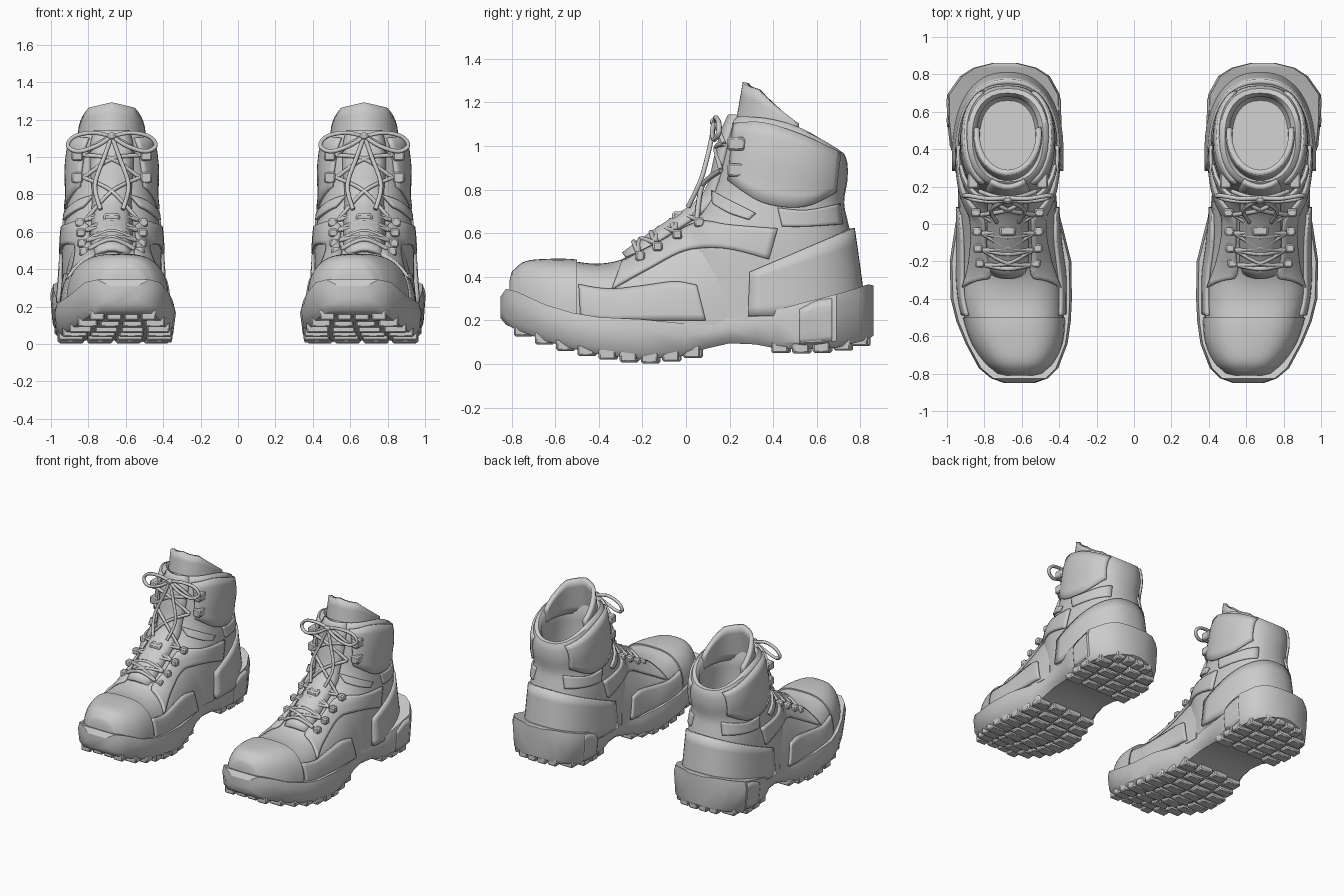
import bpy, bmesh, math
from mathutils import Vector
from mathutils.bvhtree import BVHTree

if "Cube" in bpy.data.objects:
    bpy.data.objects.remove(bpy.data.objects["Cube"])

CX = 0.675  # centre line of the boot on the +x side; all meshes are mirrored


def spline(rows, n=4):
    """Smooth interpolation through rows of numbers."""
    out = []
    for i in range(len(rows) - 1):
        a, b, c, d = (rows[max(0, min(len(rows) - 1, i + k))] for k in (-1, 0, 1, 2))
        for s in range(n):
            t = s / n
            out.append(tuple(0.5 * (2*q + (r-p)*t + (2*p-5*q+4*r-s4)*t*t + (3*q-p-3*r+s4)*t**3)
                             for p, q, r, s4 in zip(a, b, c, d)))
    return out + [tuple(rows[-1])]


def lerp_row(rows, y):
    for a, b in zip(rows, rows[1:]):
        if y <= b[0]:
            t = (y - a[0]) / (b[0] - a[0])
            return [p + (q - p) * t for p, q in zip(a, b)]
    return rows[-1]


def add(name, verts, faces, angle=35, solid=0, bevel=0):
    me = bpy.data.meshes.new(name)
    me.from_pydata([tuple(v) for v in verts], [], faces)
    bm = bmesh.new()
    bm.from_mesh(me)
    bmesh.ops.recalc_face_normals(bm, faces=bm.faces)
    bm.to_mesh(me)
    bm.free()
    me.shade_smooth()
    me.set_sharp_from_angle(angle=math.radians(angle))
    ob = bpy.data.objects.new(name, me)
    bpy.context.collection.objects.link(ob)
    if solid:
        m = ob.modifiers.new("thickness", 'SOLIDIFY')
        m.thickness, m.offset = solid, 0
    if bevel:
        m = ob.modifiers.new("bevel", 'BEVEL')
        m.width, m.segments = bevel, 1
    ob.modifiers.new("pair", 'MIRROR')


def grid(rings, closed=True, caps=(True, True)):
    n = len(rings[0])
    verts = [v for r in rings for v in r]
    faces = [(i*n + j, i*n + (j+1) % n, (i+1)*n + (j+1) % n, (i+1)*n + j)
             for i in range(len(rings) - 1) for j in range(n if closed else n - 1)]
    if closed and caps[0]:
        faces.append(tuple(range(n)))
    if closed and caps[1]:
        faces.append(tuple(range(len(verts) - n, len(verts))))
    return verts, faces


def sgnpow(v, p):
    return math.copysign(abs(v) ** p, v)


def boxes(name, items, bevel=0.008):
    verts, faces = [], []
    for (x, y, z), (sx, sy, sz) in items:
        b = len(verts)
        verts += [(x + i*sx/2, y + j*sy/2, z + k*sz/2) for i in (-1, 1) for j in (-1, 1) for k in (-1, 1)]
        faces += [tuple(b + q for q in f) for f in
                  ((0, 1, 3, 2), (4, 6, 7, 5), (0, 4, 5, 1), (2, 3, 7, 6), (0, 2, 6, 4), (1, 5, 7, 3))]
    add(name, verts, faces, bevel=bevel)


# sole: y, left x, right x, bottom z, top z
SOLE = [(-.85, .53, .695, .21, .31), (-.825, .46, .765, .18, .345), (-.77, .405, .83, .155, .33),
        (-.64, .355, .90, .105, .27), (-.52, .338, .95, .07, .235), (-.4, .332, .98, .045, .215),
        (-.2, .335, .985, .02, .205), (0, .385, .955, .038, .185), (.09, .41, .94, .07, .19),
        (.2, .42, .94, .095, .215), (.32, .415, .95, .09, .24), (.42, .4, .985, .07, .25),
        (.55, .39, .998, .068, .285), (.69, .395, 1, .075, .32), (.79, .45, .93, .10, .35),
        (.835, .52, .86, .115, .365), (.86, .62, .76, .13, .36)]
sole = grid([[(l+.04, y, b), (l+.012, y, b+.03), (l, y, t-.05), (l+.012, y, t), (r-.012, y, t),
              (r, y, t-.05), (r-.012, y, b+.03), (r-.04, y, b)] for y, l, r, b, t in SOLE])
add("sole", *sole)

# tread lugs under forefoot and heel
lugs = []
for y in [-.75 + .097*i for i in range(9)] + [.43, .525, .62, .715, .795]:
    b = lerp_row(SOLE, y)[3]
    ends = [lerp_row(SOLE, y + d) for d in (-.039, .039)]
    l, r = max(e[1] for e in ends) + .008, min(e[2] for e in ends) - .008
    w = (r - l) / 4
    for c in range(4):
        lo = max(0, b - .02)
        lugs.append(((l + w*(c+.5), y + (.012 if c in (1, 2) else 0), (lo + b + .06)/2),
                     (w*.88, .078, b + .06 - lo)))
boxes("tread_lugs", lugs)

# foot: y, centre x, half width, top z, exponent
FOOT = [(-.80, .612, .09, .37, 2.5), (-.78, .612, .145, .43, 2.7), (-.73, .615, .19, .463, 2.8),
        (-.64, .625, .235, .472, 2.9), (-.53, .638, .26, .472, 2.9), (-.4, .652, .275, .46, 2.8),
        (-.27, .657, .28, .49, 2.3), (-.12, .667, .27, .595, 2), (.06, .675, .262, .715, 2), (.18, .675, .255, .78, 2)]


def arches(rows, off=0):
    out = []
    for y, cx, w, top, p in rows:
        ring = []
        for i in range(25):
            a = math.pi * i / 24
            ring.append((cx + (w+off)*sgnpow(math.cos(a), 2/p), y - off*(y < -.78),
                         .18 + (top-.18+off)*sgnpow(math.sin(a), 2/p)))
        out.append(ring)
    return out


foot = grid(arches(spline(FOOT)))
add("foot_upper", *foot)
add("toe_cap", *grid(arches([r for r in spline(FOOT) if r[0] <= -.48], .01)), angle=50)

# shaft: front y, front z, back y, back z, half width; lining turns inside
SHAFT = [(-.05, .2, .80, .25, .27), (-.05, .55, .775, .5, .265), (.05, .68, .745, .64, .25),
         (.12, .80, .725, .74, .235), (.155, .93, .74, .84, .24), (.18, 1.05, .74, .92, .23),
         (.20, 1.12, .725, .965, .215)]
LINING = [(.225, 1.135, .70, .97, .19), (.25, 1.11, .68, .94, .165), (.26, .95, .68, .82, .165),
          (.23, .65, .69, .58, .17), (.25, .6, .66, .55, .15)]


def shaft_ring(yf, zf, yb, zb, w):
    ring = []
    for i in range(32):
        a = 2*math.pi*i/32
        s = .5 - .5*sgnpow(math.cos(a), .85)
        ring.append((CX + w*sgnpow(math.sin(a), .85), yf + (yb-yf)*s, zf + (zb-zf)*s**2.5))
    return ring


shaft = grid([shaft_ring(*r) for r in spline(SHAFT, 3) + LINING], caps=(False, True))
add("ankle_shaft", *shaft, angle=50)


def tree(*parts):
    verts, faces = [], []
    for v, f in parts:
        faces += [tuple(len(verts) + i for i in q) for q in f]
        verts += v
    return BVHTree.FromPolygons(verts, faces)


def panel(name, top, bottom, target, off=.007, thick=.018):
    """Overlay drawn in side view (y, z) between two lines and laid onto the body."""
    top, bottom = spline(top, 5), spline(bottom, 5)
    for s in (-1, 1):
        rings = []
        for a, b in zip(top, bottom):
            row = []
            for k in range(7):
                t = k / 6
                y, z = a[0] + (b[0]-a[0])*t, a[1] + (b[1]-a[1])*t
                p = target.ray_cast(Vector((CX + s, y, z)), Vector((-s, 0, 0)))
                if p[0] is None:
                    p = target.find_nearest(Vector((CX + s*.1, y, z)))
                n = p[1] if p[1].x * s > 0 else -p[1]
                row.append(p[0] + n*off)
            rings.append(row)
        add(name + ("_inner" if s < 0 else "_outer"), *grid(rings, closed=False), solid=thick)


body = tree(foot, shaft)
panel("side_guard", [(-.49, .36), (-.35, .34), (-.2, .355), (-.05, .375), (.05, .36)],
      [(-.48, .21), (-.35, .2), (-.2, .2), (-.06, .2), (.09, .2)], body)
panel("eyelet_band", [(-.29, .465), (-.12, .55), (.06, .645), (.2, .635), (.42, .62)],
      [(-.34, .34), (-.16, .44), (0, .52), (.18, .53), (.38, .48)], body)
panel("cuff", [(.225, 1.10), (.36, 1.105), (.54, 1.045), (.70, .965)],
      [(.20, .84), (.35, .74), (.54, .72), (.68, .79)], body, .006)
panel("ankle_band", [(.42, .715), (.55, .705), (.70, .735)], [(.44, .63), (.55, .63), (.71, .64)], body, .003)
panel("ankle_roll", [(.13, .79), (.22, .74), (.32, .69)], [(.13, .73), (.2, .69), (.29, .66)], body, .008)
panel("heel_block", [(.52, .25), (.6, .29), (.67, .30)], [(.52, .09), (.6, .09), (.67, .10)], tree(sole), -.004, .016)


def wrap(name, a0, a1, yc, base, top, z0, ztop, thick, power):
    """Curved wall around the shaft; base and top are (rx, ry, y shift); angle 0 faces the back."""
    rings = []
    for i in range(33):
        a = math.radians(a0 + (a1-a0)*i/32)
        row = []
        for k in range(6):
            t = k/5
            rx, ry, dy = (p + (q-p)*t for p, q in zip(base, top))
            x, y = CX + rx*sgnpow(math.sin(a), power), yc + dy + ry*sgnpow(math.cos(a), power)
            row.append((x, y, z0 + (ztop(x - CX, y)-z0)*t))
        rings.append(row)
    add(name, *grid(rings, closed=False), solid=thick)


wrap("heel_counter", -97, 97, .36, (.285, .455, 0), (.268, .40, 0), .22,
     lambda x, y: .45 + (y-.36)*.43, .028, .85)
wrap("tongue_collar", 80, 280, .47, (.175, .245, 0), (.165, .205, .01), 1.0,
     lambda x, y: 1.29 - .8*max(0, y-.33) - .25*abs(x), .03, 1)

# tongue down the front
rows = []
for y, z, w in spline([(-.28, .495, .10), (-.12, .61, .105), (.05, .725, .10), (.115, .81, .10),
                       (.145, .93, .11), (.175, 1.05, .11), (.21, 1.13, .09)], 3):
    rows.append([(CX + w*u, y - .008 + .035*u*u, z + .008 - .035*u*u*(z < .8)) for u in (-1, -.6, -.2, .2, .6, 1)])
add("tongue", *grid(rows, closed=False), solid=.025)


def rope(name, paths, r):
    cu = bpy.data.curves.new(name, 'CURVE')
    cu.dimensions, cu.bevel_depth, cu.bevel_resolution = '3D', r, 1
    cu.use_fill_caps = True
    for path in paths:
        for s in (-1, 1):
            pts = spline(path, 5)
            sp = cu.splines.new('POLY')
            sp.points.add(len(pts) - 1)
            for p, (x, y, z) in zip(sp.points, pts):
                p.co = (s*(CX + x), y, z, 1)
            sp.use_smooth = True
    bpy.context.collection.objects.link(bpy.data.objects.new(name, cu))


# laces: half spacing, y, z of each eyelet pair
EYE = [(.12, -.22, .51), (.13, -.14, .555), (.135, -.05, .61), (.14, .05, .665), (.15, .16, .89), (.15, .175, 1.01)]
paths = []
for s in (-1, 1):
    for a, b in zip(EYE, EYE[1:]):
        m = (0, (a[1]+b[1])/2 - .03, (a[2]+b[2])/2 + .04)
        paths.append([(s*a[0], a[1], a[2]), m, (-s*b[0], b[1], b[2])])
    paths.append([(s*.15, .175, 1.01), (s*.08, .15, 1.07), (0, .14, 1.11)])
    # bow loop and hanging end
    paths.append([(0, .14, 1.11), (s*.10, .135, 1.13), (s*.20, .15, 1.11), (s*.235, .15, 1.06),
                  (s*.18, .13, 1.03), (s*.08, .12, 1.06), (0, .13, 1.11)])
    paths.append([(0, .13, 1.11), (s*.04, .11, 1.0), (s*.09, .07, .85), (s*.06, .01, .72)])
for e in EYE[:4]:
    paths.append([(-e[0], e[1], e[2]), (0, e[1] - .02, e[2] + .05), (e[0], e[1], e[2])])
rope("laces", paths, .012)

# eyelets, lace hooks, knot and lace keeper
boxes("eyelets", [((CX + s*(x + .03), y + .01, z - .015), (.05, .045, .045)) for x, y, z in EYE[:4] for s in (-1, 1)])
boxes("lace_hooks", [((CX + s*.185, .23, z), (.06, .08, .06)) for z in (.89, 1.01) for s in (-1, 1)])
boxes("knot_and_keeper", [((CX, .13, 1.11), (.045, .04, .04)), ((CX, -.03, .67), (.09, .07, .06))], .012)
